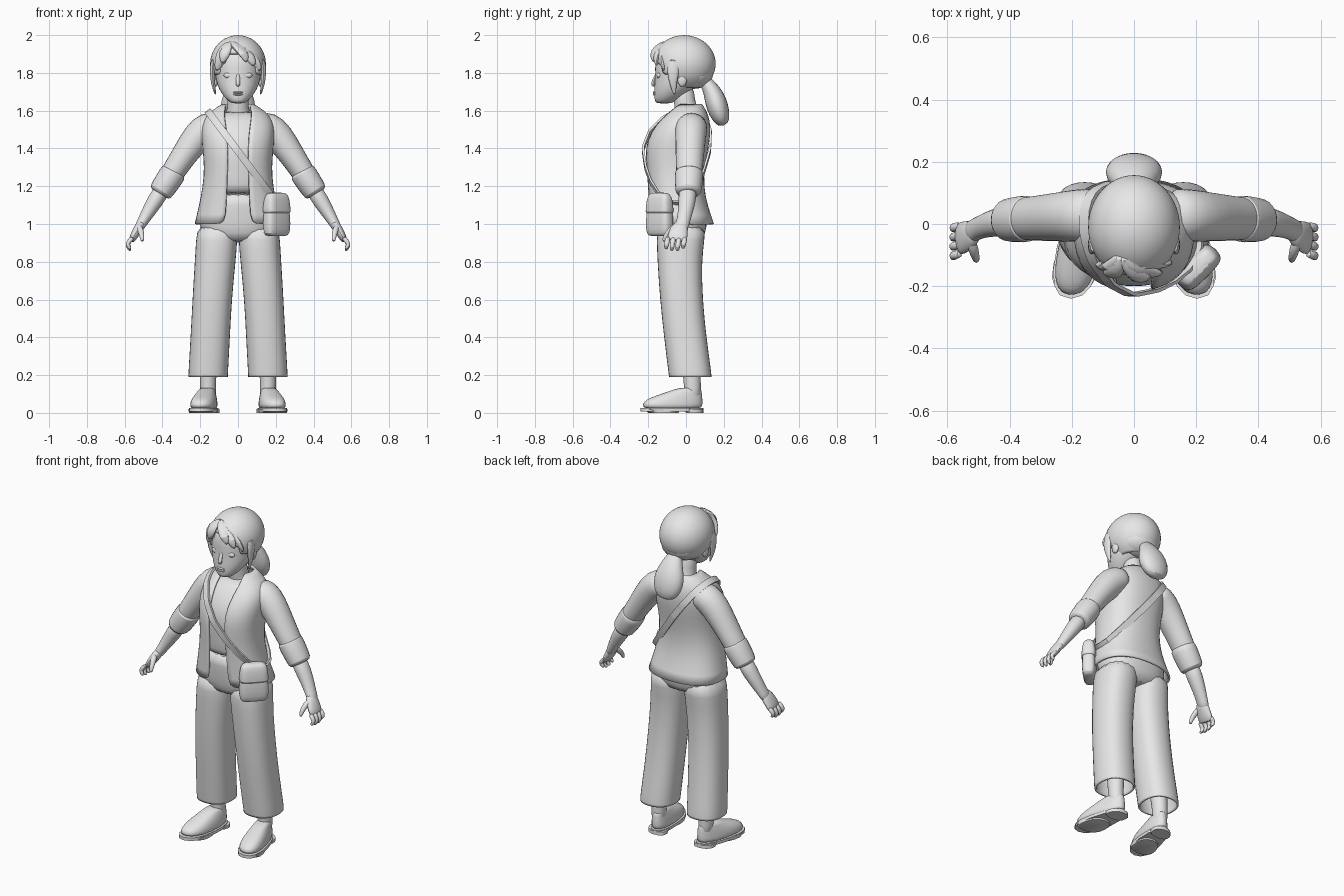
import bpy, bmesh, math
from mathutils import Vector
from mathutils.bvhtree import BVHTree

if "Cube" in bpy.data.objects:
    bpy.data.objects.remove(bpy.data.objects["Cube"])

grey = bpy.data.materials.new("plain_grey")
grey.use_nodes = True
grey.diffuse_color = (0.8, 0.8, 0.8, 1)
grey.node_tree.nodes["Principled BSDF"].inputs["Base Color"].default_value = grey.diffuse_color


def finish(name, bm, mirror=False, thick=0, smooth=1, angle=50):
    """Turn a bmesh into a named, smooth shaded object."""
    bmesh.ops.recalc_face_normals(bm, faces=bm.faces)
    mesh = bpy.data.meshes.new(name)
    bm.to_mesh(mesh)
    bm.free()
    ob = bpy.data.objects.new(name, mesh)
    bpy.context.collection.objects.link(ob)
    mesh.materials.append(grey)
    if smooth:
        ob.modifiers.new("round", "SUBSURF").levels = smooth
        ob.modifiers["round"].render_levels = smooth
    if thick:
        shell = ob.modifiers.new("shell", "SOLIDIFY")
        shell.thickness = thick
        shell.offset = -1
    if mirror:
        ob.modifiers.new("mirror", "MIRROR").use_clip = False
    bpy.ops.object.select_all(action="DESELECT")
    ob.select_set(True)
    bpy.context.view_layer.objects.active = ob
    bpy.ops.object.shade_smooth_by_angle(angle=math.radians(angle))
    return ob


def skin(rings, closed=True, caps=(True, True)):
    """Bridge equal rings of points into a surface."""
    bm = bmesh.new()
    rows = [[bm.verts.new(p) for p in ring] for ring in rings]
    n = len(rows[0])
    for a, b in zip(rows, rows[1:]):
        for i in range(n if closed else n - 1):
            j = (i + 1) % n
            bm.faces.new((a[i], a[j], b[j], b[i]))
    for row, cap in zip((rows[0], rows[-1]), caps):
        if cap:
            bm.faces.new(row)
    return bm


def oval(z, cx, rx, front, back, n=20, gap=0, power=0.85):
    """Horizontal squarish oval, optionally open at the front."""
    start = math.asin(min(1, gap / rx) ** (1 / power)) if gap else 0
    count = n if not gap else n + 1
    pts = []
    for i in range(count):
        a = start + (2 * math.pi - 2 * start) * i / n
        s, c = math.sin(a), -math.cos(a)
        x = math.copysign(abs(s) ** power, s) * rx
        y = math.copysign(abs(c) ** power, c) * (back - front) / 2
        pts.append((cx + x, (front + back) / 2 + y, z))
    return pts


def tube(name, path, sides=12, side_axis=(0, 1, 0), **kw):
    """Sweep ovals along (x, y, z, radius across, radius along side_axis)."""
    pts = [Vector(p[:3]) for p in path]
    rings = []
    for i, p in enumerate(path):
        t = (pts[min(i + 1, len(pts) - 1)] - pts[max(i - 1, 0)]).normalized()
        v = Vector(side_axis)
        v = (v - t * v.dot(t)).normalized()
        u = t.cross(v)
        rings.append([pts[i] + u * p[3] * math.cos(a) + v * p[4] * math.sin(a)
                      for a in (2 * math.pi * k / sides for k in range(sides))])
    return finish(name, skin(rings), **kw)


def blob(name, centre, size, **kw):
    bm = bmesh.new()
    bmesh.ops.create_uvsphere(bm, u_segments=16, v_segments=10, radius=1)
    for v in bm.verts:
        v.co = Vector(c + s * q for c, s, q in zip(centre, size, v.co))
    return finish(name, bm, smooth=0, **kw)


# Jacket, open at the front, and the top beneath it
torso = [(1.0, .232, -.195, .15), (1.1, .208, -.2, .115), (1.2, .188, -.205, .095),
         (1.3, .18, -.213, .1), (1.4, .19, -.22, .12), (1.48, .198, -.195, .132),
         (1.55, .19, -.145, .128), (1.6, .145, -.09, .11), (1.635, .085, -.055, .085)]
openings = [.07, .065, .06, .057, .057, .06, .07, .075, .065]
finish("jacket", skin([oval(z, 0, r, f, b, gap=g) for (z, r, f, b), g in zip(torso, openings)],
                      closed=False, caps=(False, False)), thick=.012)
inner = [oval(z, 0, r - .014, f + .014, b - .014) for z, r, f, b in torso[2:-1]]
finish("top", skin([oval(1.155, 0, .17, -.185, .08)] + inner))

# Trousers: hips, flared legs, open hems
finish("hips", skin([oval(z, 0, r, f, b) for z, r, f, b in (
    (.9, .12, -.13, .08), (.95, .195, -.155, .105), (1.02, .212, -.165, .115),
    (1.1, .19, -.17, .1), (1.17, .17, -.175, .08))]))
legs = [(.19, .158, .106, -.092, .137), (.21, .158, .107, -.095, .137), (.4, .147, .106, -.118, .11),
        (.6, .137, .106, -.14, .09), (.8, .121, .11, -.153, .085), (.92, .112, .112, -.158, .1),
        (1.0, .11, .106, -.155, .11)]
finish("trouser_legs", skin([oval(*r, n=16) for r in legs], caps=(False, True)),
       mirror=True, thick=.01)

# Ankles and slip-on shoes, toes turned out
tube("ankles", [(.155, .035, .06, .045, .048), (.16, .035, .13, .042, .045),
                (.158, .03, .22, .047, .05), (.15, .02, .35, .055, .06)], mirror=True)


def shoe_part(name, rings, **kw):
    bm = skin([oval(z, .165, r, f, b, n=16) for z, r, f, b in rings])
    for v in bm.verts:
        fore = max(0, min(1, (.09 - v.co.y) / .33))
        v.co.x = .165 + (v.co.x - .165) * (.75 + .32 * fore) - v.co.y * .16
    finish(name, bm, mirror=True, **kw)


shoe_part("shoes", [(.015, .073, -.23, .088), (.045, .075, -.235, .09), (.07, .07, -.215, .09),
                    (.09, .064, -.165, .088), (.115, .052, -.09, .084), (.135, .046, -.035, .08)])
shoe_part("soles", [(.008, .078, -.24, .092), (.026, .078, -.24, .092)], smooth=0)
shoe_part("heels", [(0, .075, 0, .092), (.02, .076, -.01, .092)], smooth=0)
shoe_part("front_soles", [(0, .075, -.2, -.04), (.02, .076, -.225, -.03)], smooth=0)

# Sleeves, rolled cuffs, forearms
tube("sleeves", [(.1, .03, 1.525, .07, .085), (.16, .028, 1.515, .088, .09), (.215, .025, 1.465, .086, .085),
                 (.285, .02, 1.365, .07, .078), (.35, .017, 1.265, .064, .072),
                 (.385, .015, 1.21, .06, .066)], mirror=True)
tube("cuffs", [(.335, .017, 1.285, .058, .066), (.34, .017, 1.275, .074, .08), (.37, .015, 1.23, .071, .077),
               (.413, .012, 1.165, .068, .073), (.416, .012, 1.16, .05, .055)], mirror=True)
tube("forearms", [(.39, .012, 1.2, .047, .052), (.44, .006, 1.12, .045, .048), (.48, -.005, 1.055, .036, .04),
                  (.512, -.018, 1.0, .028, .036), (.53, -.03, .97, .026, .042)], mirror=True)

# Hands with curled fingers and a thumb
tube("palms", [(.505, -.018, 1.01, .026, .034), (.528, -.035, .975, .026, .048), (.552, -.045, .935, .022, .056),
               (.567, -.05, .905, .015, .052)], mirror=True)
for i, finger in enumerate(("little", "ring", "middle", "index")):
    y = -.006 - i * .03
    drop = (.012, 0, 0, .008)[i]
    tube(finger + "_fingers", [(.555, y, .93, .014, .015), (.58, y - .004, .905, .014, .015),
                               (.586, y - .008, .88 + drop, .013, .014),
                               (.567, y - .01, .857 + drop, .009, .01)], sides=8, mirror=True)
tube("thumbs", [(.525, -.05, .99, .018, .02), (.515, -.085, .965, .018, .018), (.508, -.11, .935, .014, .014),
                (.506, -.12, .905, .009, .009)], sides=8, mirror=True)

# Neck, head and face
tube("neck", [(0, .02, 1.54, .09, .08), (0, .005, 1.59, .062, .062), (0, -.01, 1.65, .055, .058),
              (0, -.015, 1.74, .06, .06)])
finish("head", skin([oval(z, 0, r, f, b, power=.95) for z, r, f, b in (
    (1.637, .03, -.155, -.08), (1.652, .055, -.167, -.05), (1.69, .088, -.17, .01),
    (1.735, .112, -.168, .06), (1.79, .122, -.163, .1), (1.86, .125, -.168, .11),
    (1.93, .105, -.14, .1), (1.965, .05, -.08, .05))]))
tube("nose", [(0, -.156, 1.8, .006, .008), (0, -.168, 1.765, .009, .012), (0, -.178, 1.74, .012, .014),
              (0, -.168, 1.727, .008, .008)], sides=8, side_axis=(1, 0, 0))
blob("eyes", (.05, -.142, 1.787), (.026, .014, .016), mirror=True)
for lip, z in (("upper_lip", 1.697), ("lower_lip", 1.686)):
    blob(lip, (0, -.165, z), (.026, .011, .006))
blob("ears", (.118, -.02, 1.765), (.014, .025, .038), mirror=True)

# Hair cap with the face and nape cut away
cap = bmesh.new()
bmesh.ops.create_uvsphere(cap, u_segments=24, v_segments=16, radius=1)
for v in cap.verts:
    v.co = Vector((v.co.x * .15, v.co.y * .17 - .01, v.co.z * .152 + 1.848))
cut = []
for f in cap.faces:
    c = f.calc_center_median()
    face_edge = 1.9 - .12 * max(0, abs(c.x) - .06) / .06
    if c.z < 1.73 or (c.y < -.035 and c.z < face_edge):
        cut.append(f)
bmesh.ops.delete(cap, geom=cut, context="FACES")
finish("hair_cap", cap, thick=.02)
blob("nape_hair", (0, .04, 1.8), (.12, .105, .085))

# Swept fringe from an off-centre parting, and locks beside the face
for i, (x, y, z) in enumerate(((.045, -.172, 1.855), (.085, -.155, 1.835), (.118, -.118, 1.81),
                               (-.085, -.158, 1.85), (-.115, -.125, 1.81))):
    tube("fringe_lock_%d" % (i + 1), [(-.04, -.1, 1.965, .012, .02),
                                      (x * .45 - .025, -.148, 1.93, .02, .036),
                                      (x * .85, y - .006, z + .045, .018, .034),
                                      (x, y, z, .006, .008)], sides=8, side_axis=(1, 0, .6 if x < 0 else -.6))
tube("side_locks", [(.13, -.06, 1.88, .016, .04), (.138, -.07, 1.8, .014, .035), (.132, -.068, 1.74, .012, .02),
                    (.118, -.06, 1.68, .004, .005)], sides=8, mirror=True)

# Ponytail and its band
tube("ponytail", [(0, .085, 1.775, .03, .035), (0, .12, 1.735, .04, .055), (0, .148, 1.68, .056, .085),
                  (0, .167, 1.62, .062, .1), (0, .186, 1.56, .05, .084), (0, .2, 1.52, .025, .045)],
     side_axis=(1, 0, 0))

# Strap laid around the torso, from the right shoulder to the left hip
hull = skin([oval(z, 0, r, f, b) for z, r, f, b in torso])
tree = BVHTree.FromBMesh(hull)
hull.free()
middle = Vector((0, -.03, 1.385))
slope = Vector((.6, 0, -.8))
width = Vector((.8, 0, .6)) * .019
bands = []
for i in range(49):
    a = 2 * math.pi * i / 48
    ray = Vector((0, math.cos(a), 0)) + slope * math.sin(a)
    ray.normalize()
    hit = tree.ray_cast(middle + ray, -ray)[0]
    if hit:
        near, far = hit + ray * .002, hit + ray * .014
        bands.append([near - width, far - width, far + width, near + width])
finish("strap", skin(bands, caps=(False, False)), smooth=0, angle=30)

# Shoulder bag turned out over the left hip


def bag_part(name, rings):
    bm = skin([oval(z, 0, r, -d, d, n=16, power=.55) for z, r, d in rings])
    turn = math.radians(45)
    for v in bm.verts:
        x, y = v.co.x, v.co.y
        v.co.x = .205 + x * math.cos(turn) - y * math.sin(turn)
        v.co.y = -.14 + x * math.sin(turn) + y * math.cos(turn)
    finish(name, bm)


bag_part("bag", [(.935, .06, .024), (.945, .08, .036), (1.0, .085, .042), (1.08, .078, .036), (1.15, .068, .026)])
bag_part("bag_flap", [(1.055, .08, .038), (1.06, .084, .045), (1.11, .08, .041), (1.15, .073, .034),
                      (1.168, .055, .02)])
